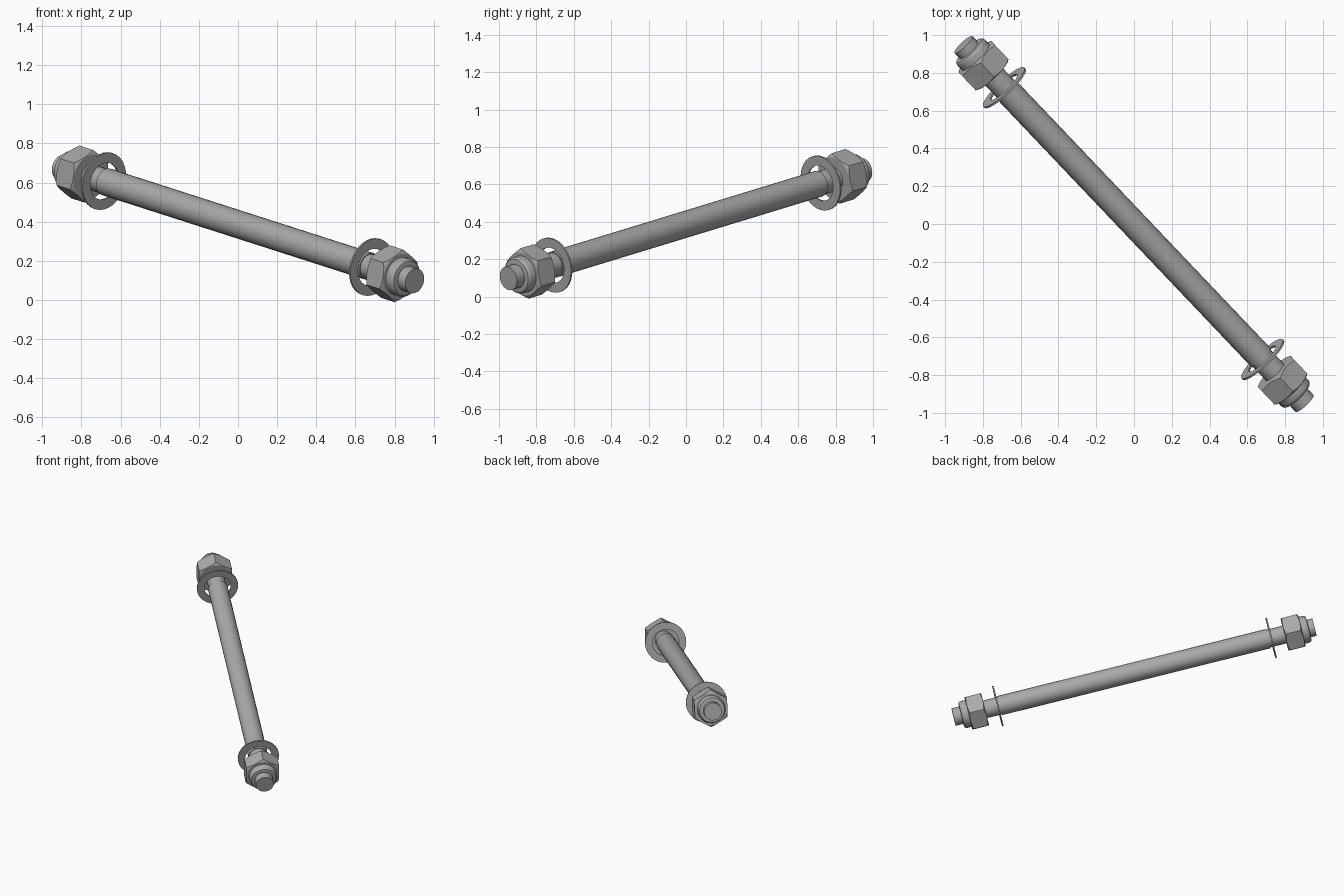
import bpy, bmesh, math
from mathutils import Vector, Matrix

if "Cube" in bpy.data.objects:
    bpy.data.objects.remove(bpy.data.objects["Cube"])

# Rod axis: local z runs towards the lower front end, local x points upwards
CENTRE = Vector((0, 0, 0.387))
AXIS = Vector((0.903, -0.95, -0.29))
HALF = AXIS.length
Z = AXIS.normalized()
X = (Vector((0, 0, 1)) - Z * Z.z).normalized()
Y = Z.cross(X)
FRAME = Matrix.Translation(CENTRE) @ Matrix((X, Y, Z)).transposed().to_4x4()
FLIP = Matrix.Rotation(math.pi, 4, 'X')

steel = bpy.data.materials.new("grey_steel")
steel.diffuse_color = (0.4, 0.4, 0.4, 1)
steel.use_nodes = True
steel.node_tree.nodes["Principled BSDF"].inputs["Base Color"].default_value = steel.diffuse_color


def make(name, bm, matrix):
    bmesh.ops.recalc_face_normals(bm, faces=bm.faces[:])
    mesh = bpy.data.meshes.new(name)
    bm.to_mesh(mesh)
    bm.free()
    mesh.materials.append(steel)
    obj = bpy.data.objects.new(name, mesh)
    bpy.context.collection.objects.link(obj)
    obj.matrix_world = matrix
    return obj


def smooth(obj):
    bpy.ops.object.select_all(action='DESELECT')
    obj.select_set(True)
    bpy.context.view_layer.objects.active = obj
    bpy.ops.object.shade_smooth_by_angle(angle=math.radians(30))


def lathe(name, profile, matrix, sides=32):
    """Revolve a closed (radius, z) outline around local z."""
    bm = bmesh.new()
    vs = [bm.verts.new((r, 0, z)) for r, z in profile]
    es = [bm.edges.new((vs[i], vs[(i + 1) % len(vs)])) for i in range(len(vs))]
    bmesh.ops.spin(bm, geom=vs + es, cent=(0, 0, 0), axis=(0, 0, 1),
                   angle=2 * math.pi, steps=sides)
    bmesh.ops.remove_doubles(bm, verts=bm.verts[:], dist=1e-5)
    loose = [e for e in bm.edges if not e.link_faces]
    bmesh.ops.delete(bm, geom=loose, context='EDGES')
    return make(name, bm, matrix)


def hex_nut(name, z0, z1, matrix):
    """Hexagonal prism trimmed by a bevelled ring for the curved corner chamfers."""
    bm = bmesh.new()
    bmesh.ops.create_cone(bm, cap_ends=True, segments=6, radius1=0.138, radius2=0.138,
                          depth=z1 - z0 + 0.02,
                          matrix=Matrix.Translation((0, 0, (z0 + z1) / 2)))
    # put a corner exactly on local x
    bm.verts.ensure_lookup_table()
    a = math.atan2(bm.verts[0].co.y, bm.verts[0].co.x)
    bmesh.ops.rotate(bm, verts=bm.verts[:], cent=(0, 0, 0), matrix=Matrix.Rotation(-a, 3, 'Z'))
    nut = make(name, bm, matrix)
    c = 0.018
    limit = lathe("nut_trimmer", [(0.06, z0), (0.118, z0), (0.118 + 1.6 * c, z0 + c),
                                  (0.118 + 1.6 * c, z1 - c), (0.118, z1), (0.06, z1)],
                  matrix, 48)
    limit.hide_render = True
    mod = nut.modifiers.new("trim", 'BOOLEAN')
    mod.operation, mod.solver, mod.object = 'INTERSECT', 'EXACT', limit
    bpy.context.view_layer.update()
    dg = bpy.context.evaluated_depsgraph_get()
    mesh = bpy.data.meshes.new_from_object(nut.evaluated_get(dg))
    nut.modifiers.clear()
    nut.data = mesh
    bpy.data.objects.remove(limit)
    smooth(nut)


# Rod with slightly slimmer ends
S, R, r = 1.0, 0.071, 0.065
smooth(lathe("rod", [(0, -HALF), (r, -HALF), (r, -S), (R, -S),
                     (R, S), (r, S), (r, HALF), (0, HALF)], FRAME, 24))

# Washer, hex nut and rounded locking collar at each end
for end, m, washer, n0, n1, c1 in (("lower", FRAME, 1.013, 1.108, 1.232, 1.285),
                                   ("upper", FRAME @ FLIP, 1.02, 1.12, 1.248, 1.30)):
    t = 0.005
    smooth(lathe(end + "_washer", [(0.097, washer - t), (0.15, washer - t),
                                   (0.15, washer + t), (0.097, washer + t)], m))
    hex_nut(end + "_nut", n0, n1, m)
    smooth(lathe(end + "_collar", [(0.06, n1 - 0.01), (0.1, n1 - 0.01), (0.1, c1 - 0.02),
                                   (0.097, c1 - 0.009), (0.091, c1 - 0.002),
                                   (0.083, c1), (0.06, c1)], m))
